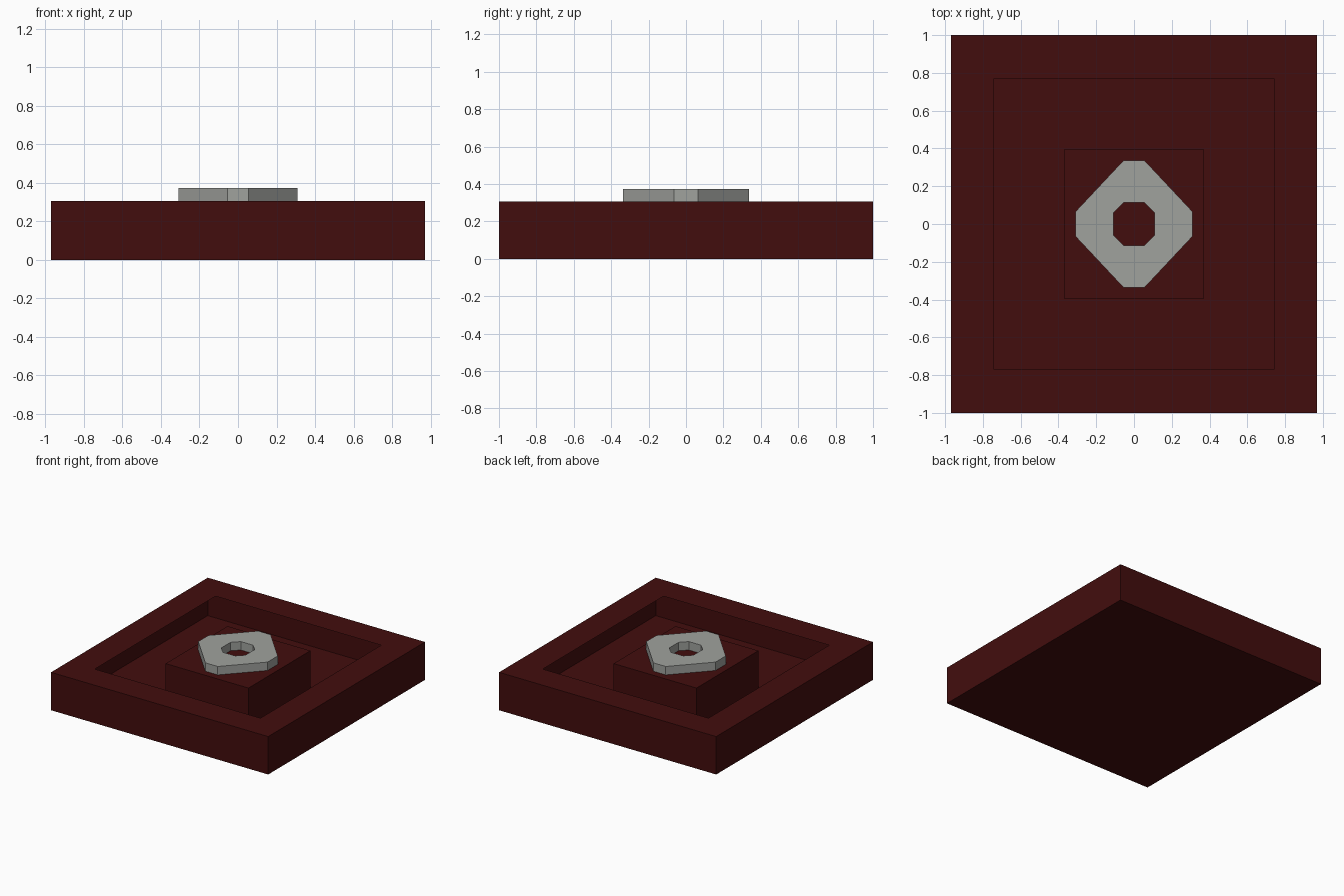
import bpy, bmesh

if "Cube" in bpy.data.objects:
    bpy.data.objects.remove(bpy.data.objects["Cube"])

def material(name, rgb):
    m = bpy.data.materials.new(name)
    m.diffuse_color = (*rgb, 1)
    m.use_nodes = True
    m.node_tree.nodes["Principled BSDF"].inputs["Base Color"].default_value = m.diffuse_color
    return m

dark_red = material("dark red", (0.055, 0.004, 0.004))
grey = material("warm grey", (0.35, 0.36, 0.34))
TOP = 0.306

def rect(x, y):
    return [(-x, -y), (x, -y), (x, y), (-x, y)]

def octagon(x, y, fx, fy):
    # fx, fy: half lengths of the flats facing y and x
    return [(fx, -y), (x, -fy), (x, fy), (fx, y),
            (-fx, y), (-x, fy), (-x, -fy), (-fx, -y)]

def loop(bm, pts, z):
    return [bm.verts.new((x, y, z)) for x, y in pts]

def bridge(bm, a, b):
    n = len(a)
    for i in range(n):
        j = (i + 1) % n
        bm.faces.new((a[i], a[j], b[j], b[i]))

def finish(bm, name, mat):
    me = bpy.data.meshes.new(name)
    bm.to_mesh(me)
    bm.free()
    me.materials.append(mat)
    ob = bpy.data.objects.new(name, me)
    bpy.context.collection.objects.link(ob)

# Hollow tray: floor, outer walls and a thin top lip overhanging the inside
bm = bmesh.new()
floor = loop(bm, rect(0.97, 1.0), 0)
edge = loop(bm, rect(0.97, 1.0), TOP)
lip = loop(bm, rect(0.74, 0.77), TOP)
bm.faces.new(floor[::-1])
bridge(bm, floor, edge)
bridge(bm, edge, lip)
finish(bm, "tray", dark_red)

# Centre block rising from the tray floor
bm = bmesh.new()
low = loop(bm, rect(0.37, 0.395), 0)
high = loop(bm, rect(0.37, 0.395), TOP)
bridge(bm, low, high)
bm.faces.new(high)
finish(bm, "centre_block", dark_red)

# Eight-sided ring plate on the block
bm = bmesh.new()
outer, inner = octagon(0.31, 0.337, 0.055, 0.065), octagon(0.108, 0.113, 0.054, 0.06)
ob, ot = loop(bm, outer, TOP), loop(bm, outer, 0.374)
ib, it = loop(bm, inner, TOP), loop(bm, inner, 0.374)
bridge(bm, ob, ot)
bridge(bm, ot, it)
bridge(bm, it, ib)
finish(bm, "ring_plate", grey)
